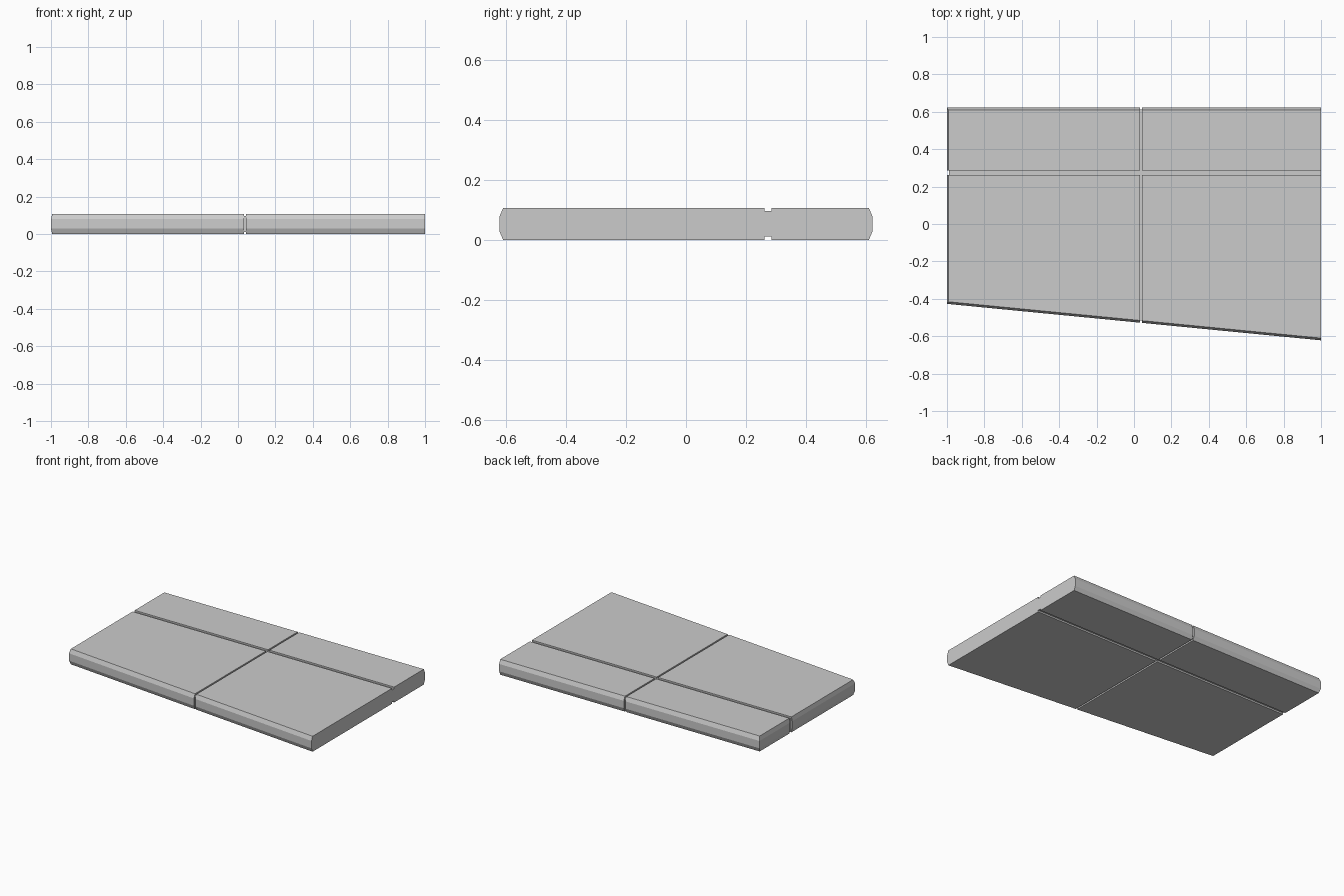
import bpy, bmesh

if "Cube" in bpy.data.objects:
    bpy.data.objects.remove(bpy.data.objects["Cube"])

H = 0.107                      # slab thickness
Y = 0.622                      # back edge, and front edge at the right end
YL = -0.427                    # front edge at the left end


def front_y(x):
    return YL + (-Y - YL) * (x + 1) / 2


# Slab: stacked outlines, chamfered on front, back and left, flat on the right
def outline(side, left):
    x = -1 + left
    return [(x, front_y(x) + side), (1, -Y + side), (1, Y - side), (x, Y - side)]


bm = bmesh.new()
rings = []
for z, side, left in ((0, 0.012, 0.007), (0.028, 0, 0),
                      (H - 0.028, 0, 0), (H, 0.012, 0.007)):
    rings.append([bm.verts.new((x, y, z)) for x, y in outline(side, left)])
for a, b in zip(rings, rings[1:]):
    for i in range(4):
        j = (i + 1) % 4
        bm.faces.new((a[i], a[j], b[j], b[i]))
bm.faces.new(rings[0][::-1])
bm.faces.new(rings[-1])
bmesh.ops.recalc_face_normals(bm, faces=bm.faces)
mesh = bpy.data.meshes.new("slab")
bm.to_mesh(mesh)
bm.free()
slab = bpy.data.objects.new("slab", mesh)
bpy.context.collection.objects.link(slab)
bpy.context.view_layer.objects.active = slab


# Grooves: each box is cut out of the slab and then removed
def groove(x0, x1, y0, y1, z0, z1):
    bpy.ops.mesh.primitive_cube_add(
        size=1, location=((x0 + x1) / 2, (y0 + y1) / 2, (z0 + z1) / 2))
    box = bpy.context.object
    box.name = "groove_cutter"
    box.scale = (x1 - x0, y1 - y0, z1 - z0)
    box.hide_render = True
    bpy.context.view_layer.update()
    bpy.context.view_layer.objects.active = slab
    mod = slab.modifiers.new("groove", 'BOOLEAN')
    mod.operation = 'DIFFERENCE'
    mod.solver = 'EXACT'
    mod.object = box
    bpy.ops.object.modifier_apply(modifier=mod.name)
    bpy.data.objects.remove(box, do_unlink=True)


D = 0.011
GX = (0.031, 0.042)            # groove running front to back
GY = (0.262, 0.285)            # groove running left to right
for z0, z1 in ((H - D, H + 0.1), (-0.1, D)):
    groove(*GX, -1, 1, z0, z1)
    groove(-1.2, 1.2, *GY, z0, z1)

# Groove ends wrapping over the front, back and left edges
groove(*GX, -1, front_y(GX[0]) + D, -0.1, 0.2)
groove(*GX, Y - D, 1, -0.1, 0.2)
groove(-1.2, -1 + D, *GY, -0.1, 0.2)
